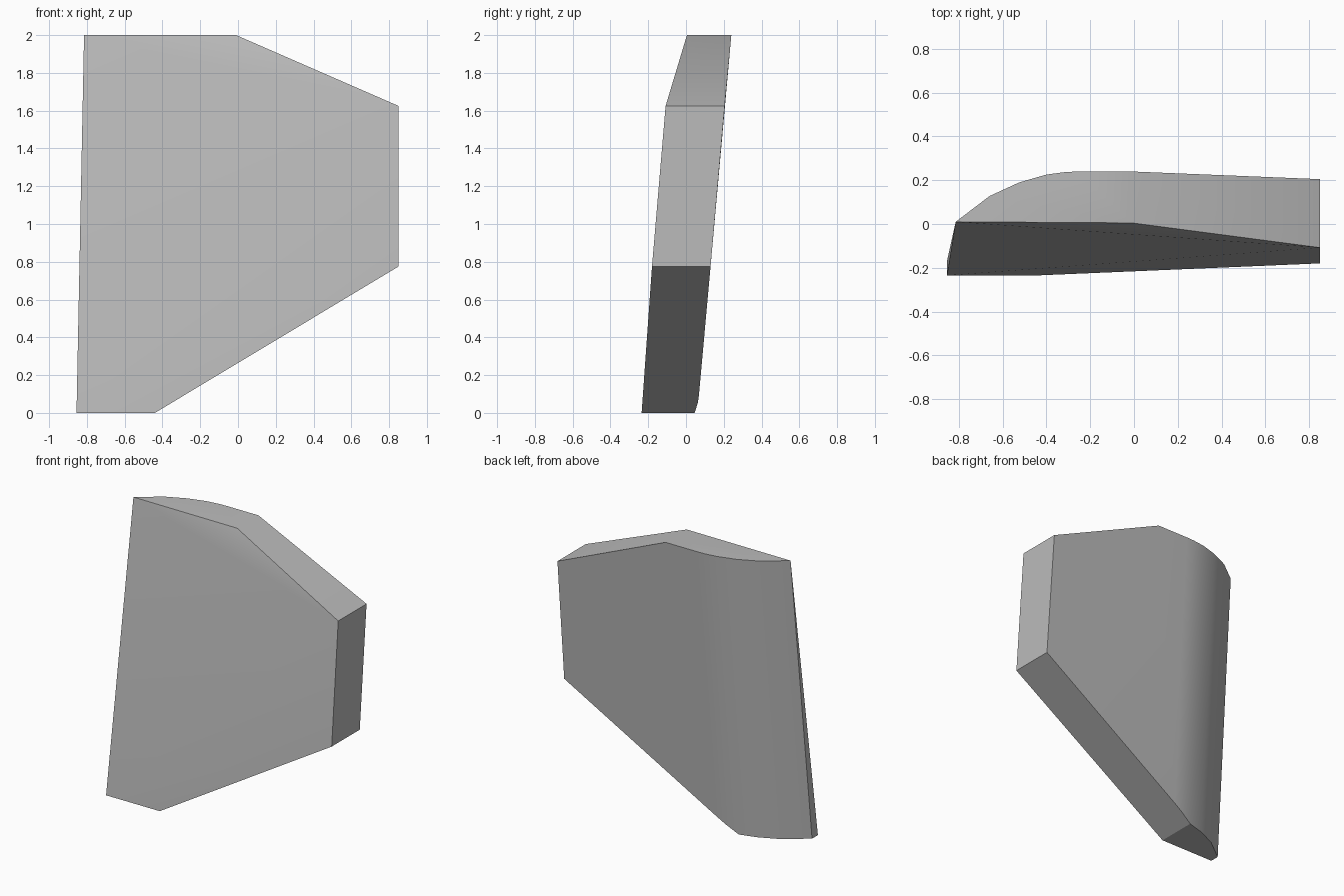
import bpy, bmesh, math

cube = bpy.data.objects.get("Cube")
if cube:
    bpy.data.objects.remove(cube, do_unlink=True)

# Single grey material
grey = bpy.data.materials.new("plain_grey")
grey.use_nodes = True
colour = (0.5, 0.5, 0.5, 1)
grey.diffuse_color = colour
grey.node_tree.nodes["Principled BSDF"].inputs["Base Color"].default_value = colour

bm = bmesh.new()
vert = bm.verts.new

# Front outline, from the lower right corner round to the upper right corner
a, b, c, d, e, f = [vert(p) for p in (
    (-0.855, -0.235, 0), (-0.44, -0.235, 0), (0.85, -0.18, 0.775),
    (0.85, -0.108, 1.625), (-0.01, 0.005, 2), (-0.815, 0.01, 2))]

# Back corners beyond the rounded edge
c2, d2, e2 = [vert(p) for p in ((0.85, 0.13, 0.775), (0.85, 0.205, 1.625), (-0.01, 0.24, 2))]

# Rounded rear edge: profile at the top, swept down to the base or the slanted underside
profile = [(-0.815, 0.01), (-0.66, 0.128), (-0.525, 0.19), (-0.40, 0.226), (-0.31, 0.238), (-0.25, 0.24)]
slope = 0.775 / 1.29
top, low = [f], []
for i, (x, y) in enumerate(profile):
    if i:
        top.append(vert((x, y, 2)))
    t = min(1, (2 - slope * (x + 0.44)) / (2 - 0.04 * slope))
    low.append(vert((x - 0.04 * t, y - 0.18 * t, 2 - 2 * t)))

faces = [
    (a, b, c), (a, c, d), (a, d, f), (f, d, e),        # front
    (a, f, low[0]),                                    # narrow side
    [a, b] + low[3::-1],                               # base
    [b, c, c2] + low[:2:-1],                           # slanted underside
    (c, d, d2, c2),                                    # outer end
    (d, e, e2, d2),                                    # slanted top
    [f, e, e2] + top[:0:-1],                           # flat top
    (top[-1], e2, d2, c2, low[-1]),                    # flat back
]
faces += [(top[i], top[i + 1], low[i + 1], low[i]) for i in range(len(top) - 1)]
for face in faces:
    bm.faces.new(face)
bmesh.ops.recalc_face_normals(bm, faces=bm.faces)

mesh = bpy.data.meshes.new("wedge_panel")
bm.to_mesh(mesh)
bm.free()
mesh.materials.append(grey)
panel = bpy.data.objects.new("wedge_panel", mesh)
bpy.context.collection.objects.link(panel)

# Smooth the curved edge, keep the rim sharp
bpy.ops.object.select_all(action="DESELECT")
panel.select_set(True)
bpy.context.view_layer.objects.active = panel
bpy.ops.object.shade_smooth_by_angle(angle=math.radians(30))
